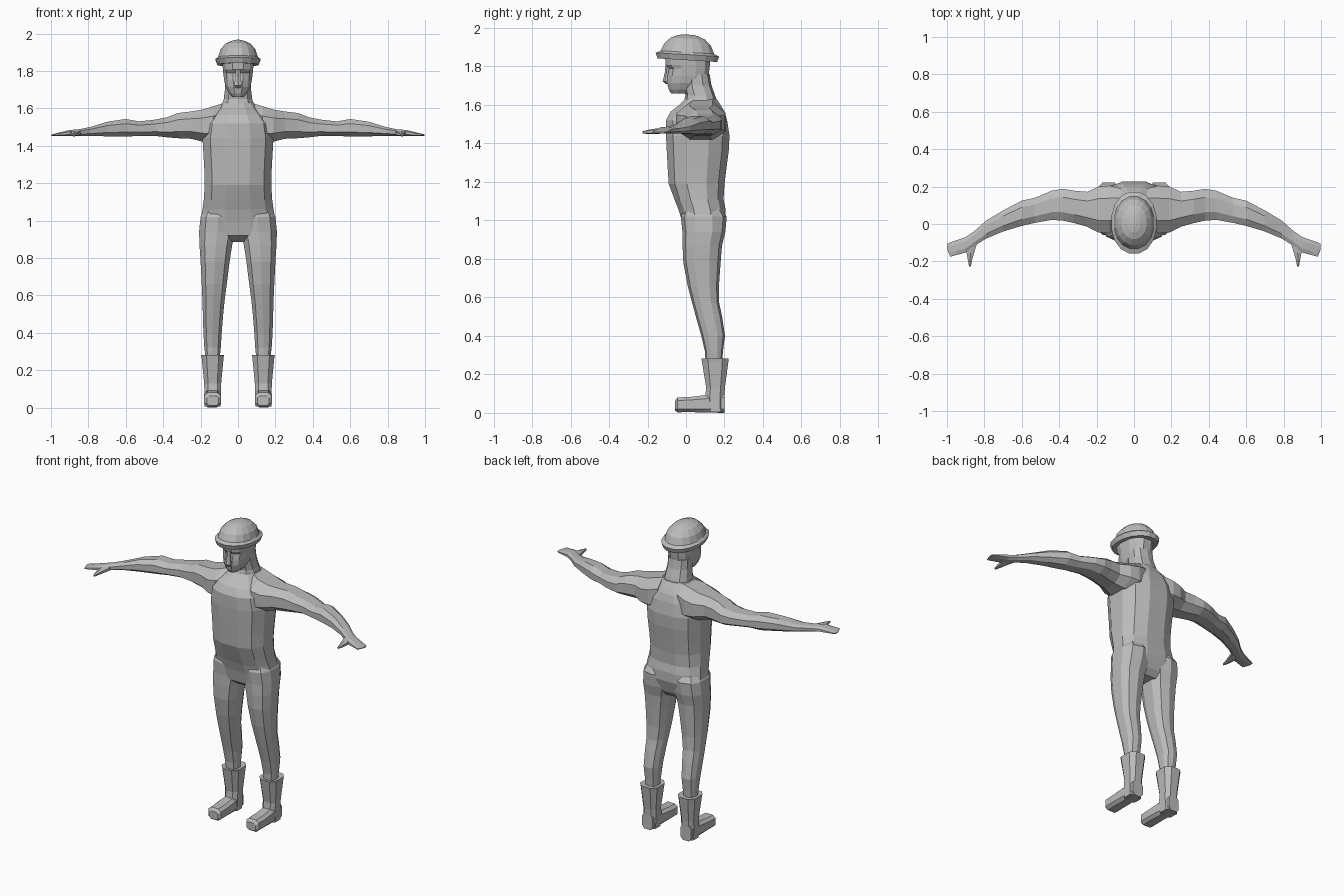
import bpy, bmesh, math
from mathutils import Vector

grey = bpy.data.materials.new("plain grey")
grey.diffuse_color = (0.5, 0.5, 0.5, 1)


def loft(name, axis, rings, n=12, power=0.8, mirror=False, tilt=0.0):
    """Skin closed rings (t, a0, a1, b0, b1) stacked along an axis."""
    bm = bmesh.new()
    loops = []
    for t, a0, a1, b0, b1 in rings:
        loop = []
        for i in range(n):
            ang = 2 * math.pi * (i + 0.5) / n
            c, s = math.cos(ang), math.sin(ang)
            k = math.cos(math.pi / n) ** power
            # stretched so the outermost points reach the given extents
            u = math.copysign(abs(c) ** power, c) / k
            v = math.copysign(abs(s) ** power, s) / k
            a = (a0 + a1) / 2 + u * (a1 - a0) / 2
            b = (b0 + b1) / 2 + v * (b1 - b0) / 2
            p = {"x": (t, a, b), "y": (a, t, b), "z": (a, b, t)}[axis]
            loop.append(bm.verts.new(Vector((p[0], p[1], p[2] + tilt * p[1]))))
        loops.append(loop)
    for lo, hi in zip(loops, loops[1:]):
        for i in range(n):
            j = (i + 1) % n
            bm.faces.new((lo[i], lo[j], hi[j], hi[i]))
    bm.faces.new(loops[0][::-1])
    bm.faces.new(loops[-1])
    bmesh.ops.recalc_face_normals(bm, faces=bm.faces)
    me = bpy.data.meshes.new(name)
    bm.to_mesh(me)
    bm.free()
    me.materials.append(grey)
    ob = bpy.data.objects.new(name, me)
    bpy.context.collection.objects.link(ob)
    if mirror:
        ob.modifiers.new("mirror", "MIRROR").use_mirror_merge = False
    return ob


def sym(rings):
    """Expand (t, half_width, y0, y1) to a ring centred on x = 0."""
    return [(t, -w, w, y0, y1) for t, w, y0, y1 in rings]


# torso with chest, belly and seat
loft("torso", "z", sym([
    (0.885, 0.10, 0.04, 0.15), (0.92, 0.185, -0.005, 0.18),
    (1.0, 0.20, -0.022, 0.205), (1.06, 0.19, -0.04, 0.205),
    (1.11, 0.183, -0.06, 0.195), (1.19, 0.178, -0.09, 0.20),
    (1.27, 0.18, -0.095, 0.21), (1.36, 0.185, -0.10, 0.222),
    (1.44, 0.19, -0.104, 0.226), (1.52, 0.175, -0.104, 0.214),
    (1.565, 0.14, -0.08, 0.20), (1.60, 0.105, -0.035, 0.18),
    (1.63, 0.085, -0.005, 0.16)]))

# neck
loft("neck", "z", sym([
    (1.57, 0.11, -0.04, 0.19), (1.61, 0.086, -0.01, 0.16),
    (1.65, 0.076, 0.0, 0.148), (1.70, 0.07, -0.01, 0.13),
    (1.76, 0.07, -0.01, 0.12)]), n=10)

# head with jaw, eye hollow and brow
loft("head", "z", sym([
    (1.66, 0.03, -0.078, 0.03), (1.68, 0.048, -0.09, 0.07),
    (1.715, 0.066, -0.098, 0.11), (1.75, 0.074, -0.096, 0.118),
    (1.79, 0.079, -0.088, 0.122), (1.808, 0.081, -0.105, 0.124),
    (1.86, 0.085, -0.11, 0.13)]), n=12, power=0.8)
loft("nose", "z", sym([
    (1.708, 0.013, -0.102, -0.07), (1.723, 0.021, -0.118, -0.07),
    (1.77, 0.014, -0.108, -0.07), (1.81, 0.013, -0.104, -0.07)]), n=6)

# rounded hat with a narrow sloping brim
loft("hat", "z", sym([
    (1.835, 0.09, -0.125, 0.14), (1.833, 0.11, -0.148, 0.162),
    (1.862, 0.121, -0.158, 0.172), (1.874, 0.106, -0.132, 0.146),
    (1.915, 0.093, -0.112, 0.13), (1.945, 0.067, -0.08, 0.10),
    (1.96, 0.036, -0.045, 0.065), (1.966, 0.012, -0.015, 0.04)]),
    n=16, power=0.95, tilt=-0.06)

# arms, from shoulder to flat hand
loft("arms", "x", [
    (0.07, 0.0, 0.19, 1.42, 1.63), (0.13, -0.05, 0.205, 1.41, 1.612),
    (0.19, -0.045, 0.20, 1.422, 1.593), (0.25, -0.015, 0.172, 1.437, 1.583),
    (0.32, 0.005, 0.178, 1.44, 1.575), (0.38, 0.018, 0.188, 1.445, 1.552),
    (0.44, 0.022, 0.178, 1.452, 1.54), (0.53, 0.006, 0.14, 1.453, 1.53),
    (0.60, -0.01, 0.125, 1.448, 1.543), (0.70, -0.04, 0.072, 1.45, 1.528),
    (0.79, -0.078, 0.018, 1.453, 1.50), (0.85, -0.115, -0.035, 1.452, 1.488),
    (0.90, -0.153, -0.07, 1.451, 1.484), (0.95, -0.166, -0.087, 1.451, 1.472),
    (0.982, -0.175, -0.098, 1.452, 1.464), (0.998, -0.135, -0.106, 1.453, 1.46)],
    n=8, power=0.85, mirror=True)
loft("thumbs", "y", [
    (-0.226, 0.872, 0.882, 1.453, 1.463), (-0.195, 0.866, 0.888, 1.450, 1.470),
    (-0.155, 0.855, 0.895, 1.451, 1.476), (-0.09, 0.835, 0.90, 1.455, 1.482)],
    n=6, mirror=True)

# trouser legs
loft("legs", "z", [
    (0.24, 0.10, 0.17, 0.105, 0.185), (0.32, 0.092, 0.18, 0.10, 0.19),
    (0.40, 0.087, 0.185, 0.082, 0.20), (0.50, 0.079, 0.188, 0.054, 0.185),
    (0.57, 0.072, 0.19, 0.035, 0.17), (0.66, 0.060, 0.194, 0.012, 0.168),
    (0.78, 0.045, 0.20, -0.010, 0.176), (0.87, 0.031, 0.206, -0.014, 0.183),
    (0.94, 0.015, 0.208, -0.014, 0.20), (1.02, 0.01, 0.20, -0.022, 0.207),
    (1.08, 0.03, 0.17, 0.0, 0.17)], n=10, mirror=True)

# boots: flared shaft and blunt foot
loft("boot_shafts", "z", [
    (0.005, 0.095, 0.180, 0.105, 0.20), (0.09, 0.090, 0.180, 0.10, 0.20),
    (0.13, 0.090, 0.181, 0.105, 0.202), (0.265, 0.077, 0.194, 0.083, 0.22),
    (0.282, 0.074, 0.197, 0.08, 0.222), (0.278, 0.095, 0.178, 0.10, 0.20)],
    n=8, power=0.7, mirror=True)
loft("feet", "y", [
    (-0.058, 0.103, 0.167, 0.012, 0.062), (-0.045, 0.091, 0.181, 0.003, 0.08),
    (0.02, 0.090, 0.182, 0.004, 0.083), (0.10, 0.093, 0.180, 0.002, 0.092),
    (0.20, 0.10, 0.176, 0.0, 0.10)], n=8, power=0.6, mirror=True)
